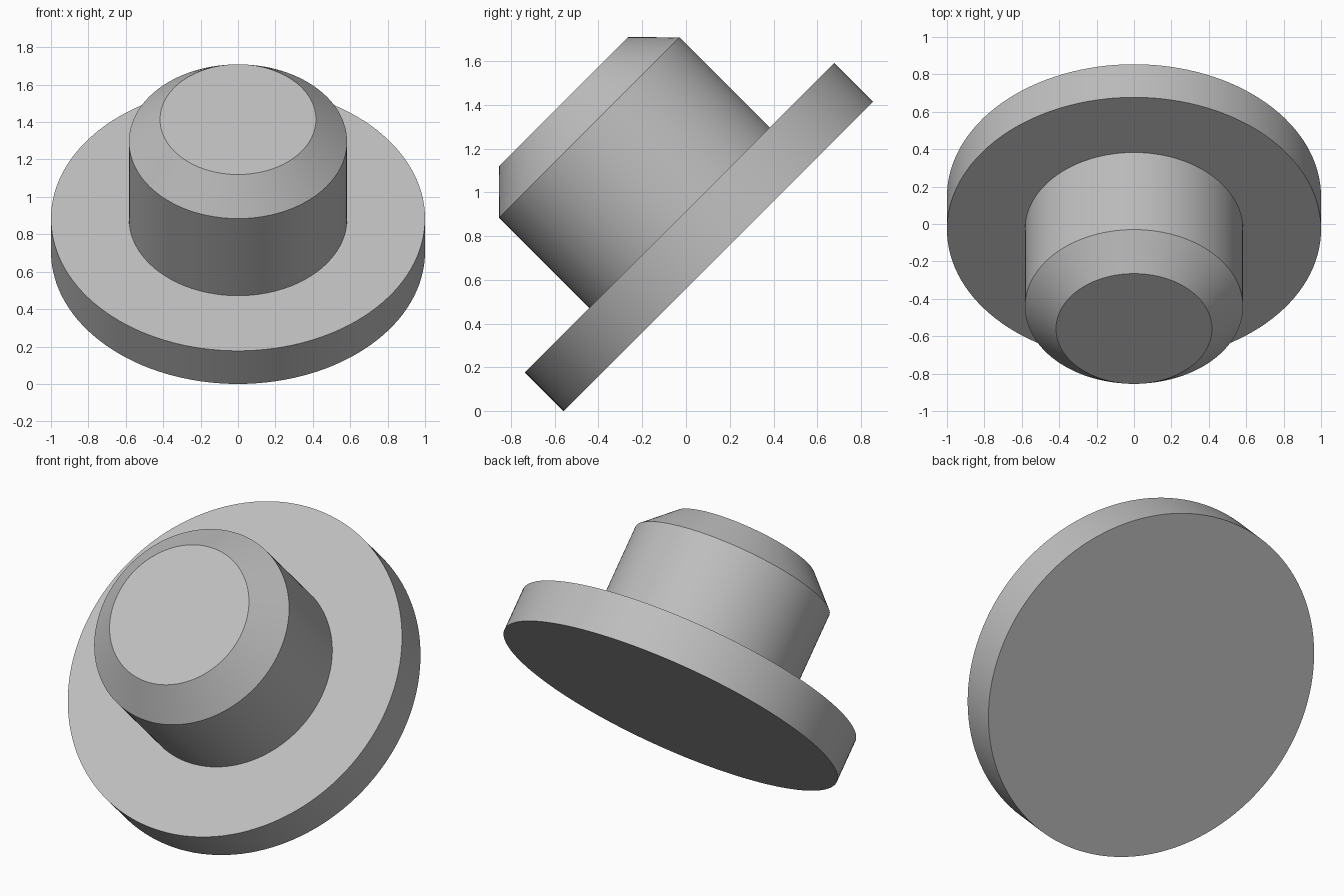
import bpy
import math
from mathutils import Matrix

cube = bpy.data.objects.get("Cube")
if cube:
    bpy.data.objects.remove(cube, do_unlink=True)

grey = bpy.data.materials.new("plain grey")
grey.use_nodes = True
colour = (0.52, 0.52, 0.52, 1)
grey.diffuse_color = colour
grey.node_tree.nodes["Principled BSDF"].inputs["Base Color"].default_value = colour

SIDES = 128
# Centre of the flange's back face, with the axis leaning 45 degrees to the front
BASE = Matrix.Translation((0, 0.147, math.sqrt(0.5))) @ Matrix.Rotation(math.radians(45), 4, "X")


def turned_part(name, profile):
    """Closed solid of revolution from (radius, height) points along the axis."""
    verts = [(r * math.cos(a), r * math.sin(a), h)
             for r, h in profile
             for a in (2 * math.pi * i / SIDES for i in range(SIDES))]
    faces = [list(range(SIDES))[::-1]]
    for ring in range(len(profile) - 1):
        low, high = ring * SIDES, (ring + 1) * SIDES
        for i in range(SIDES):
            j = (i + 1) % SIDES
            faces.append((low + i, low + j, high + j, high + i))
    faces.append([len(verts) - SIDES + i for i in range(SIDES)])

    mesh = bpy.data.meshes.new(name)
    mesh.from_pydata(verts, [], faces)
    mesh.transform(BASE)
    mesh.materials.append(grey)
    obj = bpy.data.objects.new(name, mesh)
    bpy.context.collection.objects.link(obj)
    bpy.ops.object.select_all(action="DESELECT")
    obj.select_set(True)
    bpy.context.view_layer.objects.active = obj
    bpy.ops.object.shade_smooth_by_angle(angle=math.radians(30))
    return obj


# One solid: wide flange, narrower hub and 45 degree chamfer
turned_part("flanged_plug", [
    (1, 0), (1, 0.25),
    (0.583, 0.25), (0.583, 0.833),
    (0.417, 1),
])
